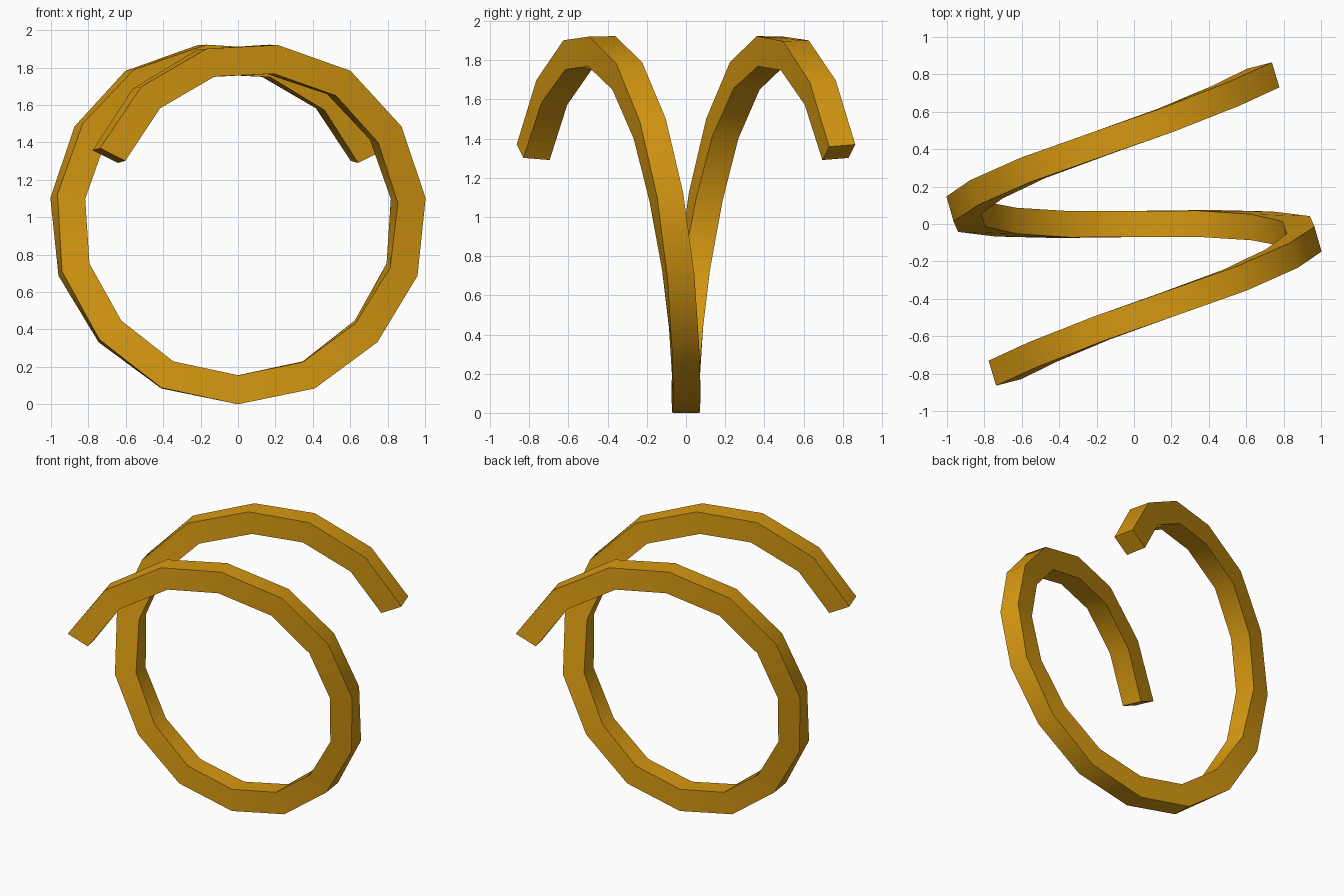
import bpy, bmesh, math
from mathutils import Vector

cube = bpy.data.objects.get("Cube")
if cube:
    bpy.data.objects.remove(cube, do_unlink=True)

HALF_DEPTH, HALF_WIDTH = 0.0775, 0.07

# Centre line of one half coil, from the bottom to just past its tip
half = [Vector(p) for p in (
    (0, 0, 0.078), (0.378, 0.003, 0.157), (0.685, -0.01, 0.39),
    (0.877, -0.04, 0.72), (0.91, -0.10, 1.10), (0.79, -0.185, 1.45),
    (0.54, -0.30, 1.72), (0.18, -0.43, 1.845), (-0.17, -0.555, 1.825),
    (-0.49, -0.685, 1.635), (-0.69, -0.78, 1.33), (-0.79, -0.83, 0.97))]

# The other half is the same turned half way round the vertical axis
path = [Vector((-p.x, -p.y, p.z)) for p in reversed(half[1:])] + half
middle = len(half) - 1

# Gold material
gold = bpy.data.materials.new("gold")
gold.use_nodes = True
colour = (0.68, 0.32, 0.006, 1)
gold.diffuse_color = colour
gold.node_tree.nodes["Principled BSDF"].inputs["Base Color"].default_value = colour

# Sweep a rectangular section along the centre line
bm = bmesh.new()
rings = []
for i in range(1, len(path) - 1):
    tangent = (path[i + 1] - path[i - 1]).normalized()
    lean = 0.25 * min(1, abs(i - middle) / 4)
    side = Vector((-lean, math.sqrt(1 - lean * lean), 0))
    side = (side - tangent * side.dot(tangent)).normalized()
    outward = side.cross(tangent)
    rings.append([bm.verts.new(path[i] + outward * a * HALF_DEPTH + side * b * HALF_WIDTH)
                  for a, b in ((1, 1), (1, -1), (-1, -1), (-1, 1))])

for r, s in zip(rings, rings[1:]):
    for k in range(4):
        n = (k + 1) % 4
        bm.faces.new((r[k], r[n], s[n], s[k]))
bm.faces.new(rings[0])
bm.faces.new(rings[-1])
bmesh.ops.recalc_face_normals(bm, faces=bm.faces[:])

mesh = bpy.data.meshes.new("coiled_bar")
bm.to_mesh(mesh)
bm.free()
mesh.materials.append(gold)
bar = bpy.data.objects.new("coiled_bar", mesh)
bpy.context.collection.objects.link(bar)

# Smooth along the coil, sharp along its four edges
bpy.context.view_layer.objects.active = bar
bar.select_set(True)
bpy.ops.object.shade_smooth_by_angle(angle=math.radians(35))
